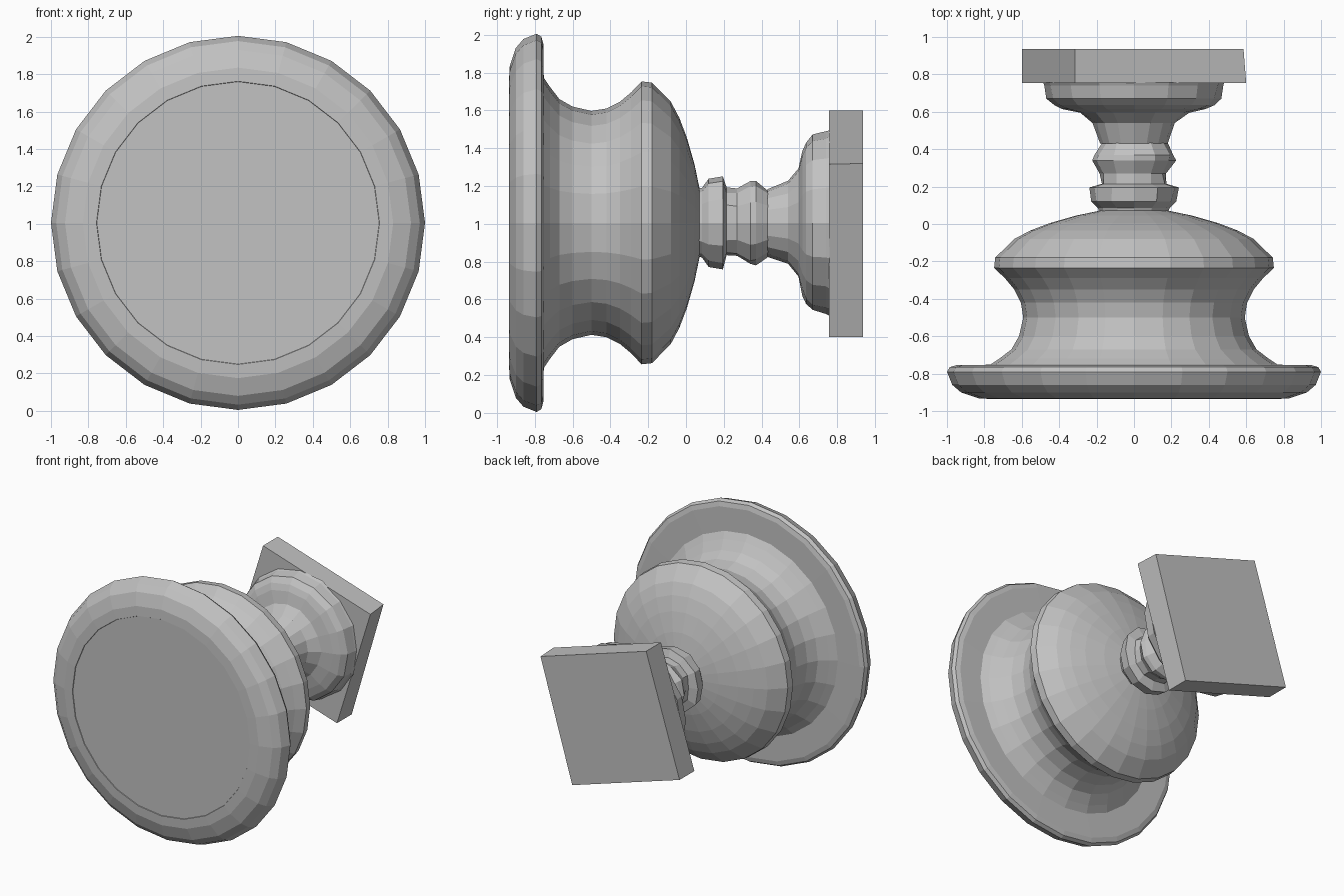
import bpy, bmesh, math, random
from mathutils import Matrix, Vector

random.seed(4)
AXIS_HEIGHT = 1.005

if "Cube" in bpy.data.objects:
    bpy.data.objects.remove(bpy.data.objects["Cube"], do_unlink=True)

grey = bpy.data.materials.new("plain grey")
grey.use_nodes = True
colour = (0.54, 0.54, 0.54, 1)
grey.diffuse_color = colour
grey.node_tree.nodes["Principled BSDF"].inputs["Base Color"].default_value = colour


def add_object(name, bm):
    bmesh.ops.recalc_face_normals(bm, faces=bm.faces)
    mesh = bpy.data.meshes.new(name)
    bm.to_mesh(mesh)
    bm.free()
    mesh.materials.append(grey)
    obj = bpy.data.objects.new(name, mesh)
    bpy.context.collection.objects.link(obj)
    return obj


def turned(name, profile, sides, wobble=0.0):
    """Closed flat-faced turning about the y axis from (y, radius) pairs."""
    bm = bmesh.new()
    rings = []
    for y, radius in profile:
        ring = []
        for i in range(sides):
            a = math.tau * i / sides
            r = radius + random.uniform(-wobble, wobble)
            ring.append(bm.verts.new((r * math.sin(a), y, AXIS_HEIGHT + r * math.cos(a))))
        rings.append(ring)
    for low, high in zip(rings, rings[1:]):
        for i in range(sides):
            j = (i + 1) % sides
            bm.faces.new((low[i], low[j], high[j], high[i]))
    bm.faces.new(rings[0])
    bm.faces.new(rings[-1])
    return add_object(name, bm)


# Wide front disc with a rounded rim and a barely sunken face
turned("front_disc", [(-0.932, 0.755), (-0.936, 0.757), (-0.932, 0.83), (-0.9, 0.925),
                      (-0.86, 0.972), (-0.79, 1.0), (-0.765, 0.985), (-0.755, 0.95),
                      (-0.752, 0.76)], 24)

# Waisted drum that swells into a domed back
turned("drum", [(-0.76, 0.78), (-0.72, 0.72), (-0.67, 0.655), (-0.6, 0.615), (-0.5, 0.592),
                (-0.42, 0.605), (-0.35, 0.64), (-0.29, 0.69), (-0.235, 0.748), (-0.18, 0.742),
                (-0.08, 0.64), (-0.035, 0.555), (0.005, 0.45), (0.045, 0.31), (0.072, 0.18)], 24)

# Slim neck with two raised collars
turned("neck", [(0.05, 0.18), (0.085, 0.19), (0.12, 0.235), (0.195, 0.245), (0.215, 0.18),
                (0.27, 0.18), (0.34, 0.225), (0.37, 0.215), (0.43, 0.18), (0.46, 0.16)],
       12, 0.01)

# Flared foot against the mounting plate
turned("flared_foot", [(0.43, 0.18), (0.54, 0.22), (0.595, 0.29), (0.615, 0.38),
                       (0.635, 0.43), (0.67, 0.465), (0.74, 0.48), (0.76, 0.49)], 16, 0.006)

# Square mounting plate, turned on the axis, with one slightly worn corner
bm = bmesh.new()
bmesh.ops.create_cube(bm, size=1)
turn = Matrix.Rotation(math.radians(17.3), 4, 'Y')
for v in bm.verts:
    worn = 0.015 if min(v.co) > 0 else 0
    v.co = Vector((v.co.x * 0.958 - worn, v.co.y * 0.18, v.co.z * 0.958))
    v.co = turn @ v.co + Vector((0, 0.845, 1.0))
add_object("mounting_plate", bm)
